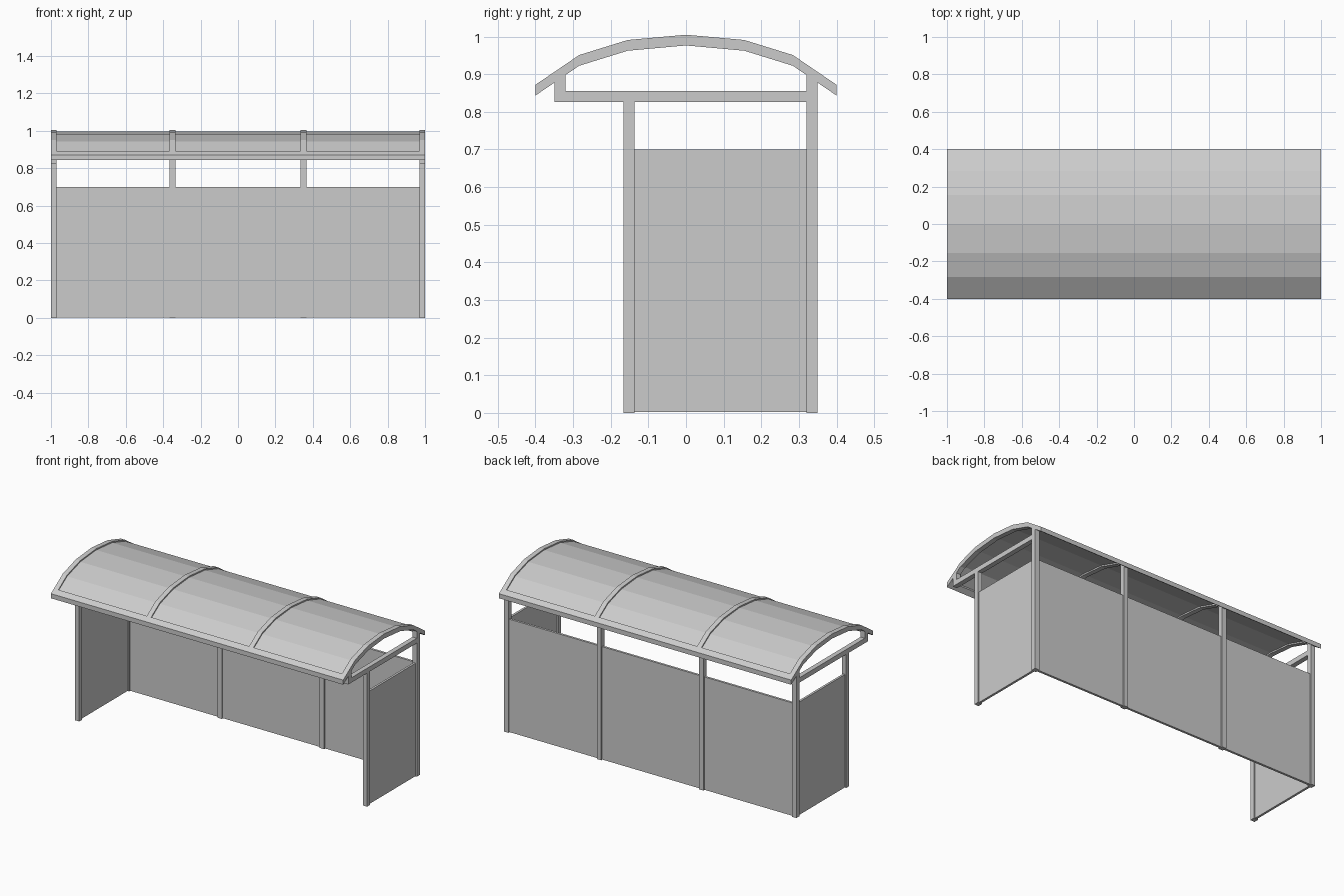
import bpy, bmesh

if "Cube" in bpy.data.objects:
    bpy.data.objects.remove(bpy.data.objects["Cube"])

# Roof outline: (y, z) of the top of each rib
ARC = [(-0.4, 0.872), (-0.284, 0.951), (-0.155, 0.991), (0, 1.005),
       (0.155, 0.991), (0.284, 0.951), (0.4, 0.872)]
T = 0.03                      # bar thickness
D = 0.0285                    # roof rib depth
RIBS = [-0.985, -0.35, 0.35, 0.985]
BAYS = [(a + T / 2, b - T / 2) for a, b in zip(RIBS, RIBS[1:])]


def roof_z(y):
    for (y0, z0), (y1, z1) in zip(ARC, ARC[1:]):
        if y <= y1:
            return z0 + (z1 - z0) * (y - y0) / (y1 - y0)


def extrude(name, profile, x0, x1):
    """Sweep a (y, z) profile along x."""
    bm = bmesh.new()
    face = bm.faces.new([bm.verts.new((x0, y, z)) for y, z in profile])
    res = bmesh.ops.extrude_face_region(bm, geom=[face])
    verts = [g for g in res["geom"] if isinstance(g, bmesh.types.BMVert)]
    bmesh.ops.translate(bm, verts=verts, vec=(x1 - x0, 0, 0))
    bmesh.ops.recalc_face_normals(bm, faces=bm.faces)
    me = bpy.data.meshes.new(name)
    bm.to_mesh(me)
    bm.free()
    ob = bpy.data.objects.new(name, me)
    bpy.context.collection.objects.link(ob)
    return ob


def box(name, x0, x1, y0, y1, z0, z1):
    return extrude(name, [(y0, z0), (y1, z0), (y1, z1), (y0, z1)], x0, x1)


def band(y0, y1, top, bottom):
    """Profile following the roof between two depths below its top line."""
    ys = [y0] + [y for y, _ in ARC if y0 < y < y1] + [y1]
    return ([(y, roof_z(y) - top) for y in ys]
            + [(y, roof_z(y) - bottom) for y in reversed(ys)])


def roof_post(name, x, y0, y1, z0):
    """Post whose top is cut to the slope of the roof underside."""
    extrude(name, [(y0, z0), (y1, z0), (y1, roof_z(y1) - D), (y0, roof_z(y0) - D)],
            x - T / 2, x + T / 2)


# Curved ribs and the back posts below them
for x in RIBS:
    extrude("roof_rib", band(-0.4, 0.4, 0, D), x - T / 2, x + T / 2)
    roof_post("back_post", x, 0.32, 0.35, 0)

# Roof sheets, eave rails and back panels in each bay
for x0, x1 in BAYS:
    extrude("roof_sheet", band(-0.37, 0.37, 0.008, 0.02), x0, x1)
    extrude("front_eave_rail", band(-0.4, -0.37, 0, D), x0, x1)
    extrude("back_eave_rail", band(0.37, 0.4, 0, D), x0, x1)
    box("back_panel", x0, x1, 0.328, 0.342, 0.002, 0.7)

# End frames: front post, tie beam, short strut and side panel
for x in (RIBS[0], RIBS[-1]):
    a, b = x - T / 2, x + T / 2
    box("front_post", a, b, -0.166, -0.137, 0, 0.826)
    box("tie_beam", a, b, -0.35, 0.32, 0.826, 0.856)
    roof_post("front_strut", x, -0.35, -0.32, 0.856)
    box("side_panel", x - 0.007, x + 0.007, -0.137, 0.32, 0.002, 0.7)
